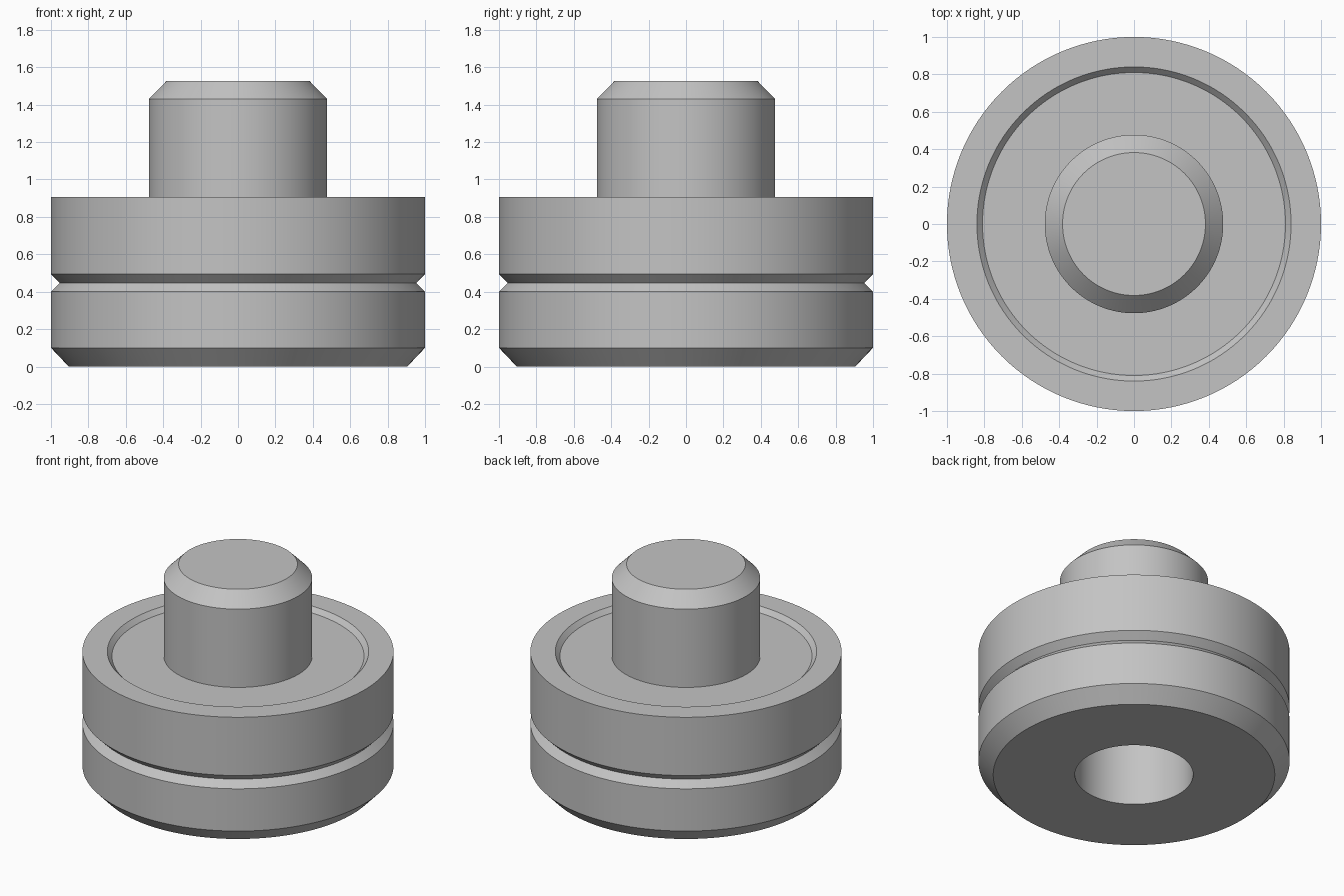
import bpy
import bmesh
import math

cube = bpy.data.objects.get("Cube")
if cube:
    bpy.data.objects.remove(cube, do_unlink=True)

SEGMENTS = 128

grey = bpy.data.materials.new("plain grey")
grey.use_nodes = True
colour = (0.55, 0.55, 0.55, 1.0)
grey.diffuse_color = colour
grey.node_tree.nodes["Principled BSDF"].inputs["Base Color"].default_value = colour


def turned_part(name, profile):
    """Revolve a (radius, height) profile around the z axis."""
    bm = bmesh.new()
    verts = [bm.verts.new((r, 0, z)) for r, z in profile]
    edges = [bm.edges.new(pair) for pair in zip(verts, verts[1:])]
    bmesh.ops.spin(bm, geom=verts + edges, cent=(0, 0, 0), axis=(0, 0, 1),
                   angle=math.tau, steps=SEGMENTS, use_merge=True)
    bmesh.ops.remove_doubles(bm, verts=bm.verts, dist=0.0001)
    bmesh.ops.recalc_face_normals(bm, faces=bm.faces)
    mesh = bpy.data.meshes.new(name)
    bm.to_mesh(mesh)
    bm.free()
    mesh.materials.append(grey)
    obj = bpy.data.objects.new(name, mesh)
    bpy.context.collection.objects.link(obj)
    bpy.ops.object.select_all(action='DESELECT')
    obj.select_set(True)
    bpy.context.view_layer.objects.active = obj
    bpy.ops.object.shade_smooth_by_angle(angle=math.radians(20))
    return obj


# Wide base: blind socket, chamfered foot, V groove, rim and shallow dished top
turned_part("grooved_base", [
    (0, 0.62), (0.38, 0.62), (0.38, 0),
    (0.905, 0), (1, 0.1),
    (1, 0.4), (0.953, 0.447), (1, 0.494),
    (1, 0.907), (0.84, 0.907), (0.81, 0.875),
    (0, 0.875),
])

# Central stud with a chamfered top
turned_part("stud", [
    (0, 0.875), (0.477, 0.875), (0.477, 1.43), (0.382, 1.527), (0, 1.527),
])
